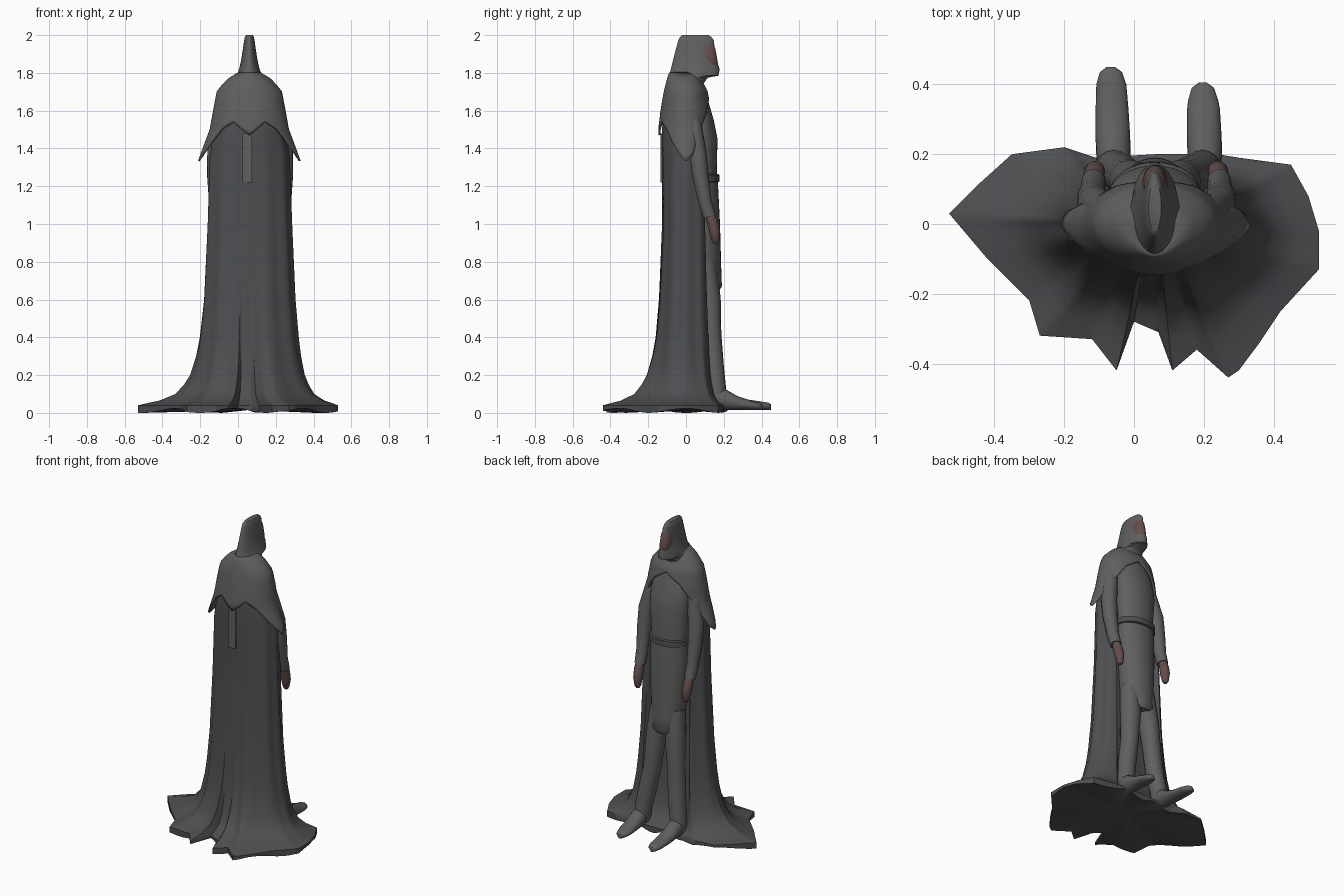
import bpy, bmesh
from math import sin, cos, pi, atan2, radians
from mathutils import Vector

if "Cube" in bpy.data.objects:
    bpy.data.objects.remove(bpy.data.objects["Cube"])

CX = 0.06  # the figure stands slightly off centre


def material(name, r, g, b):
    m = bpy.data.materials.new(name)
    m.diffuse_color = (r, g, b, 1)
    m.use_nodes = True
    m.node_tree.nodes["Principled BSDF"].inputs["Base Color"].default_value = m.diffuse_color
    return m


DARK = material("dark_cloth", 0.075, 0.077, 0.082)
CLOTH = material("worn_cloth", 0.115, 0.115, 0.113)
SKIN = material("skin", 0.13, 0.075, 0.075)


def interp(table, k):
    """Linear interpolation in rows of (key, value, value...), keys ascending."""
    if k <= table[0][0]:
        return table[0][1:]
    for a, b in zip(table, table[1:]):
        if k <= b[0]:
            t = (k - a[0]) / (b[0] - a[0])
            return [p + (q - p) * t for p, q in zip(a[1:], b[1:])]
    return table[-1][1:]


def loft(name, rings, mat, caps=True):
    bm = bmesh.new()
    rows = [[bm.verts.new(p) for p in ring] for ring in rings]
    n = len(rows[0])
    for a, b in zip(rows, rows[1:]):
        for i in range(n):
            j = (i + 1) % n
            bm.faces.new((a[i], a[j], b[j], b[i]))
    if caps:
        bm.faces.new(rows[0][::-1])
        bm.faces.new(rows[-1])
    bmesh.ops.recalc_face_normals(bm, faces=bm.faces)
    me = bpy.data.meshes.new(name)
    bm.to_mesh(me)
    bm.free()
    me.shade_smooth()
    me.set_sharp_from_angle(angle=radians(50))
    me.materials.append(mat)
    ob = bpy.data.objects.new(name, me)
    bpy.context.collection.objects.link(ob)
    return ob


def stack(name, profile, mat, n=32):
    """Elliptical sections from rows of (z, half width, back y, front y)."""
    rings = []
    for z, hx, yb, yf in profile:
        my, hy = (yb + yf) / 2, (yf - yb) / 2
        rings.append([(CX + hx * cos(2 * pi * i / n), my + hy * sin(2 * pi * i / n), z)
                      for i in range(n)])
    return loft(name, rings, mat)


def tube(name, path, mat, n=16):
    """Round limb along rows of (x, y, z, radius)."""
    pts = [Vector(p[:3]) for p in path]
    rings = []
    for i, p in enumerate(path):
        d = (pts[min(i + 1, len(pts) - 1)] - pts[max(i - 1, 0)]).normalized()
        u = d.cross(Vector((0, 1, 0))).normalized()
        v = d.cross(u)
        rings.append([pts[i] + p[3] * (u * cos(2 * pi * k / n) + v * sin(2 * pi * k / n))
                      for k in range(n)])
    return loft(name, rings, mat)


# Long cloak: elliptical body that flares into a ragged hem on the floor
HEM = [(.53, -.02), (.53, -.13), (.42, -.25), (.36, -.34), (.30, -.42), (.27, -.44), (.18, -.36),
       (.11, -.42), (.07, -.31), (0, -.28), (-.05, -.42), (-.12, -.33), (-.27, -.32),
       (-.30, -.22), (-.42, -.10), (-.53, .03), (-.45, .11), (-.35, .20), (-.20, .22),
       (-.11, .19), (.06, .20), (.24, .20), (.30, .19), (.45, .17), (.50, .08)]
hem = []
for (x0, y0), (x1, y1) in zip(HEM, HEM[1:] + HEM[:1]):
    hem += [(x0 + (x1 - x0) * k / 6, y0 + (y1 - y0) * k / 6) for k in range(6)]
# z, half width, back depth, front depth, blend towards the hem
CLOAK = [(.04, .24, .15, .16, 1), (.05, .24, .15, .16, .88), (.065, .24, .15, .16, .68),
         (.1, .24, .15, .16, .44), (.15, .24, .15, .16, .31), (.2, .24, .148, .16, .22),
         (.3, .24, .143, .16, .13), (.4, .24, .14, .16, .075), (.6, .235, .138, .155, .02),
         (1, .222, .125, .15, 0), (1.35, .212, .127, .14, 0), (1.5, .19, .127, .13, 0),
         (1.6, .172, .118, .11, 0), (1.7, .14, .1, .09, 0), (1.76, .08, .08, .06, 0)]


def cloak_ring(row):
    z, rx, yb, yf, w = row
    ring = []
    for hx, hy in hem:
        a = atan2(hy * 1.3, hx - CX)
        fold = 1 + 0.022 * cos(11 * a) * min(1, max(0, (1.6 - z) * 2))
        x = rx * cos(a) * fold
        y = sin(a) * (yf if hy > 0 else yb) * fold
        s = min(1, max(0, (abs(x) - .13) / .05))     # open, recessed front
        y = min(y, .06 + .08 * s)
        ring.append((CX + x + (hx - CX - x) * w, y + (hy - y) * w, z))
    return ring


underside = [[(x, y, .012 + .012 * cos(7 * atan2(y, x - CX))) for x, y in hem]]
centre = [[(CX + (x - CX) * .03, y * .03, .015) for x, y in hem]]
loft("cloak", centre + underside + [cloak_ring(r) for r in CLOAK], DARK)

# Shoulder cape: pointed at the back, long flaps over the arms, open at the throat
CAPE = [(1.33, .268, .11, .13), (1.42, .235, .135, .125), (1.5, .205, .142, .125),
        (1.6, .187, .13, .13), (1.7, .168, .113, .11), (1.76, .12, .098, .08),
        (1.8, .055, .085, .05)]
CAPE_HEM = [(0, 1.47), (25, 1.54), (45, 1.5), (70, 1.38), (88, 1.33), (105, 1.36),
            (125, 1.5), (150, 1.62), (180, 1.68)]
rings = []
for k in range(15):
    ring = []
    for i in range(72):
        deg = i * 5
        a = radians(deg)
        low = interp(CAPE_HEM, min(deg, 360 - deg))[0]
        z = 1.8 + (low - 1.8) * k / 14
        rx, yb, yf = interp(CAPE, z)
        ring.append((CX + rx * sin(a), -cos(a) * (yb if cos(a) > 0 else yf), z))
    rings.append(ring)
cape = loft("shoulder_cape", rings, CLOTH, caps=False)
solid = cape.modifiers.new("thickness", 'SOLIDIFY')
solid.thickness = .01
solid.offset = 0

# Narrow hood with the face jutting forward
stack("hood", [(1.66, .11, -.1, .09), (1.74, .1, -.1, .09), (1.775, .075, -.092, .115),
               (1.785, .068, -.09, .172), (1.82, .054, -.08, .178), (1.87, .043, -.068, .162),
               (1.92, .035, -.055, .152), (1.97, .028, -.042, .148), (1.99, .024, -.032, .135),
               (2, .018, -.02, .12)], CLOTH)
stack("face", [(1.8, .02, .06, .15), (1.83, .036, .055, .172), (1.88, .036, .055, .164),
               (1.93, .031, .06, .155), (1.96, .018, .07, .14)], SKIN)

# Tunic with belt and hanging skirt
stack("tunic", [(.65, .085, .03, .178), (.67, .095, .02, .19), (.75, .105, 0, .187),
                (1, .12, 0, .18), (1.2, .125, 0, .17), (1.3, .12, 0, .163),
                (1.45, .132, 0, .167), (1.55, .13, 0, .147), (1.65, .11, 0, .118),
                (1.73, .06, 0, .09)], CLOTH)
stack("belt", [(1.22, .12, 0, .168), (1.225, .13, -.005, .178), (1.26, .13, -.005, .177),
               (1.265, .12, 0, .168)], DARK)

# Strip of cloth down the back of the cloak
bpy.ops.mesh.primitive_cube_add(size=1, location=(.05, -.127, 1.35))
strip = bpy.context.object
strip.name = "back_strip"
strip.scale = (.05, .016, .26)
strip.data.materials.append(CLOTH)

# Arms, hands, legs and boots
for side, s, fx, toe in (("left", -1, -.062, .45), ("right", 1, .2, .405)):
    ax = CX + .008 * (s > 0)
    tube(side + "_sleeve", [(ax + s * .13, .03, 1.6, .04), (ax + s * .175, .06, 1.38, .048),
                            (ax + s * .18, .075, 1.26, .044), (ax + s * .178, .1, 1.12, .036),
                            (ax + s * .176, .125, 1.04, .034)], CLOTH)
    tube(side + "_hand", [(ax + s * .176, .122, 1.06, .024), (ax + s * .175, .14, 1.01, .029),
                          (ax + s * .172, .152, .96, .029), (ax + s * .17, .157, .91, .02),
                          (ax + s * .17, .157, .895, .01)], SKIN)
    hip = CX + s * .055
    tube(side + "_leg", [(hip, .1, .8, .06), (CX + s * .07, .122, .6, .062),
                         (CX + s * .085, .132, .42, .055), (fx - s * .025, .145, .25, .055),
                         (fx - s * .005, .16, .13, .052), (fx, .165, .04, .05)], CLOTH)
    boot = []
    for y, hw, top in ((.12, .03, .09), (.15, .045, .14), (.21, .05, .125), (.27, .049, .09),
                       (.33, .047, .07), (toe - .05, .043, .06), (toe - .015, .032, .054),
                       (toe, .012, .046)):
        zc, hz = (top + .015) / 2, (top - .015) / 2
        boot.append([(fx + (y - .3) * -.03 + hw * cos(2 * pi * k / 20), y,
                      zc + hz * sin(2 * pi * k / 20)) for k in range(20)])
    loft(side + "_boot", boot, CLOTH)
